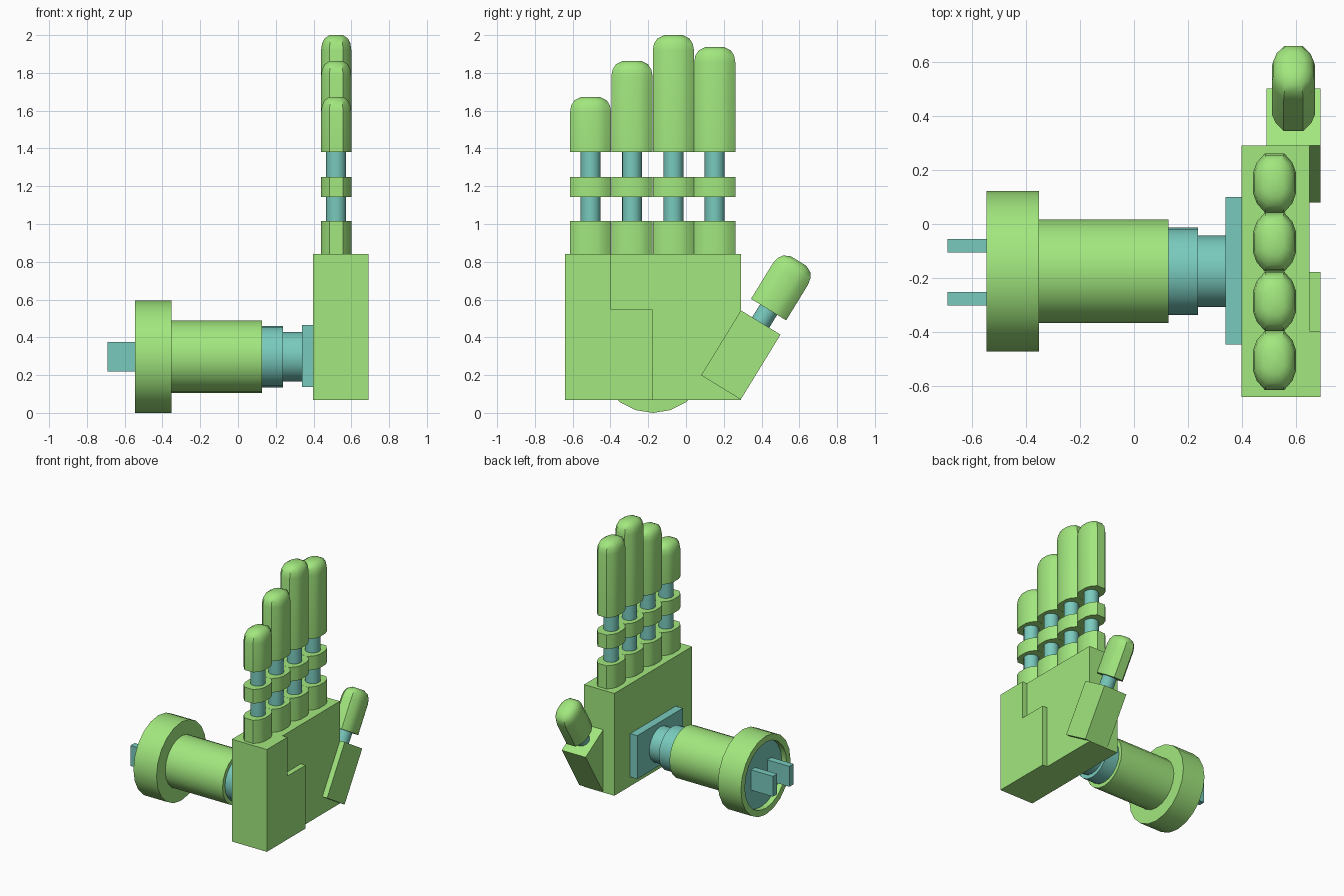
import bpy, math
from mathutils import Matrix, Vector

if "Cube" in bpy.data.objects:
    bpy.data.objects.remove(bpy.data.objects["Cube"])


def material(name, rgb):
    m = bpy.data.materials.new(name)
    m.diffuse_color = (*rgb, 1)
    m.use_nodes = True
    m.node_tree.nodes["Principled BSDF"].inputs["Base Color"].default_value = m.diffuse_color
    return m


GREEN = material("lime_green", (0.36, 0.80, 0.21))
TEAL = material("teal", (0.19, 0.59, 0.51))


def make(name, verts, faces, mat, smooth=False, matrix=None):
    me = bpy.data.meshes.new(name)
    me.from_pydata([tuple(v) for v in verts], [], faces)
    if matrix:
        me.transform(matrix)
    me.materials.append(mat)
    ob = bpy.data.objects.new(name, me)
    bpy.context.collection.objects.link(ob)
    if smooth:
        bpy.context.view_layer.objects.active = ob
        bpy.ops.object.select_all(action='DESELECT')
        ob.select_set(True)
        bpy.ops.object.shade_smooth_by_angle(angle=math.radians(40))
    return ob


def loft(name, rings, mat, smooth=False, matrix=None):
    """Skin equal-length counter-clockwise rings, capped at both ends."""
    n = len(rings[0])
    verts = [p for r in rings for p in r]
    faces = [(k * n + i, k * n + (i + 1) % n, (k + 1) * n + (i + 1) % n, (k + 1) * n + i)
             for k in range(len(rings) - 1) for i in range(n)]
    faces.append(tuple(reversed(range(n))))
    faces.append(tuple(range(len(verts) - n, len(verts))))
    return make(name, verts, faces, mat, smooth, matrix)


def prism_x(name, yz, x0, x1, mat, matrix=None):
    return loft(name, [[(x, y, z) for y, z in yz] for x in (x0, x1)], mat, matrix=matrix)


def box(name, x, y, z, mat, matrix=None):
    yz = [(y[0], z[0]), (y[1], z[0]), (y[1], z[1]), (y[0], z[1])]
    return prism_x(name, yz, x[0], x[1], mat, matrix)


AXIS_Y, AXIS_Z = -0.175, 0.297


def turned(name, profile, mat, sides=20):
    """Solid of (x, radius) steps round the forearm axis."""
    rings = [[(x, AXIS_Y + r * math.sin(2 * math.pi * i / sides),
               AXIS_Z - r * math.cos(2 * math.pi * i / sides)) for i in range(sides)]
             for x, r in profile]
    return loft(name, rings, mat, True)


# Finger cross-section: flattened twelve-sided oval
QUARTER = [(0.08, 0.037), (0.066, 0.075), (0.036, 0.109)]
OVAL = (QUARTER + [(-x, y) for x, y in reversed(QUARTER)]
        + [(-x, -y) for x, y in QUARTER] + [(x, -y) for x, y in reversed(QUARTER)])


def oval_piece(name, z0, z1, matrix, dome=False):
    steps = [(z0, 1), (z1, 1)]
    if dome:
        steps = [(z0, 1), (z1 - 0.08, 1), (z1 - 0.045, 0.94), (z1 - 0.018, 0.78), (z1, 0.45)]
    loft(name, [[(x * s, y * s, z) for x, y in OVAL] for z, s in steps], GREEN, True, matrix)


def pin(name, z0, z1, matrix, r=0.053, n=16):
    ring = [(r * math.cos(2 * math.pi * i / n), r * math.sin(2 * math.pi * i / n)) for i in range(n)]
    loft(name, [[(x, y, z) for x, y in ring] for z in (z0, z1)], TEAL, True, matrix)


# Palm with the raised stepped pad
box("palm", (0.397, 0.65), (-0.64, 0.29), (0.068, 0.842), GREEN)
prism_x("palm_pad", [(-0.64, 0.068), (-0.177, 0.068), (-0.177, 0.547),
                     (-0.396, 0.547), (-0.396, 0.842), (-0.64, 0.842)], 0.65, 0.69, GREEN)

# Four fingers
for label, y, top in (("little", -0.505, 1.673), ("ring", -0.286, 1.863),
                      ("middle", -0.067, 2.0), ("index", 0.152, 1.937)):
    m = Matrix.Translation(Vector((0.52, y, 0)))
    oval_piece(label + "_finger_base", 0.842, 1.017, m)
    pin(label + "_finger_lower_joint", 1.01, 1.15, m)
    oval_piece(label + "_finger_knuckle", 1.144, 1.25, m)
    pin(label + "_finger_upper_joint", 1.245, 1.385, m)
    oval_piece(label + "_finger_tip", 1.38, top, m, True)

# Tilted thumb
thumb = Matrix.Translation(Vector((0.59, 0.185, 0.135))) @ Matrix.Rotation(math.radians(-31.5), 4, 'X')
box("thumb_base", (-0.1, 0.1), (-0.123, 0.123), (0, 0.403), GREEN, thumb)
pin("thumb_joint", 0.395, 0.49, thumb)
oval_piece("thumb_tip", 0.483, 0.785, thumb, True)

# Forearm with recessed end collar
turned("end_collar", [(-0.50, 0.25), (-0.545, 0.25), (-0.545, 0.297), (-0.352, 0.297), (-0.352, 0.19)], GREEN)
turned("forearm", [(-0.36, 0.192), (0.127, 0.192)], GREEN)
turned("collar_disc", [(-0.505, 0.25), (-0.49, 0.25)], TEAL)

# Stepped wrist and mounting plate
turned("wrist", [(0.12, 0.162), (0.237, 0.162), (0.237, 0.132), (0.345, 0.132)], TEAL)
box("wrist_plate", (0.338, 0.4), (-0.445, 0.10), (0.138, 0.466), TEAL)

# Two connector prongs
for side, s in (("left", -1), ("right", 1)):
    c = AXIS_Y - 0.003 + s * 0.098
    box(side + "_prong", (-0.69, -0.5), (c - 0.025, c + 0.025), (0.22, 0.374), TEAL)
